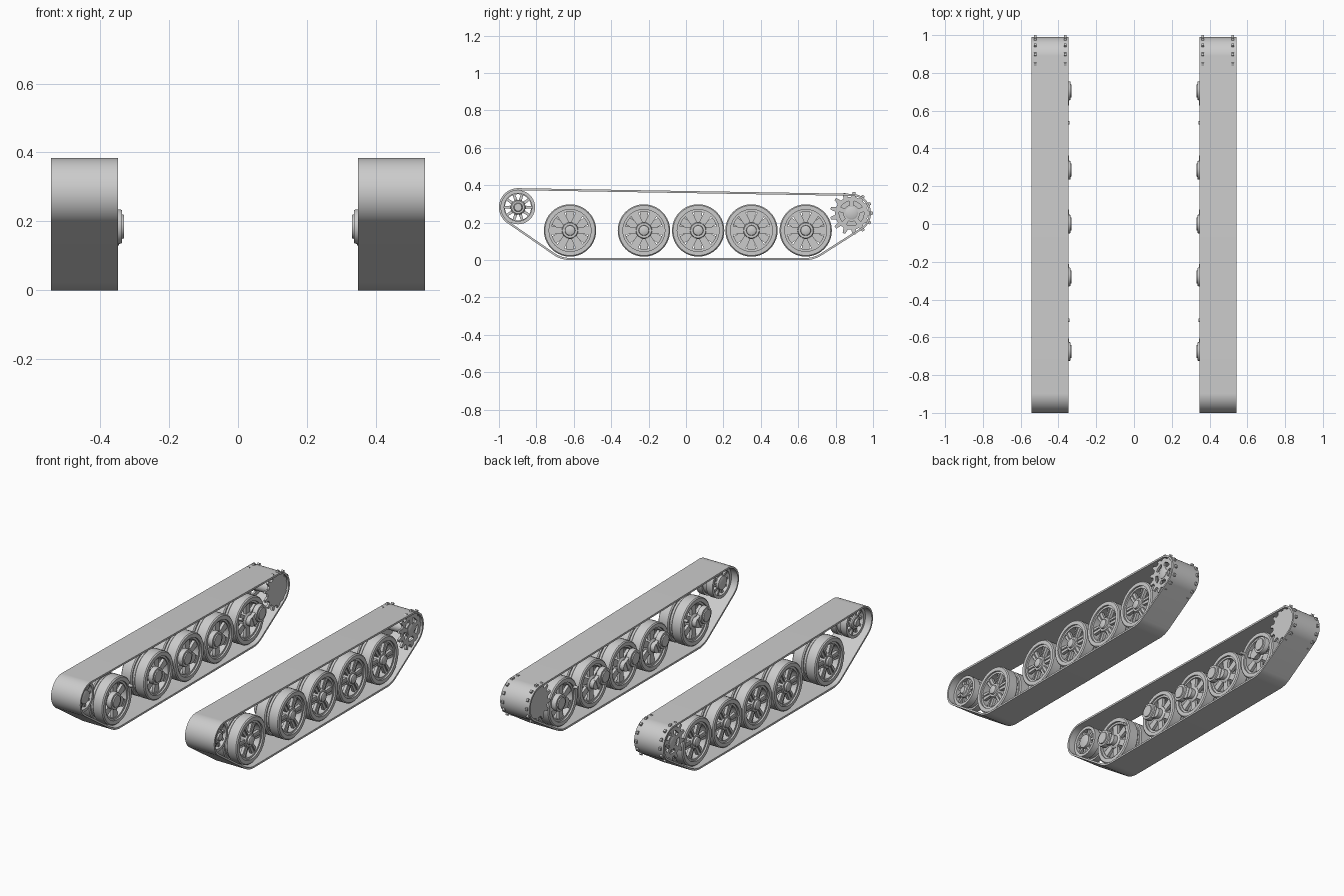
import bpy, bmesh
from math import sin, cos, pi, tau
from mathutils import Matrix

cube = bpy.data.objects.get("Cube")
if cube:
    bpy.data.objects.remove(cube, do_unlink=True)

steel = bpy.data.materials.new("plain grey steel")
steel.use_nodes = True
GREY = (0.6, 0.6, 0.6, 1)
steel.diffuse_color = GREY
steel.node_tree.nodes["Principled BSDF"].inputs["Base Color"].default_value = GREY

made = []
SEG = 40


def finish(name, bm, y=0.0, z=0.0):
    """Make the part for the left track and its mirror for the right one."""
    for side, sign in (("left", 1), ("right", -1)):
        b = bm.copy()
        b.transform(Matrix.Translation((0, y, z)))
        b.transform(Matrix.Diagonal((sign, 1, 1, 1)))
        bmesh.ops.recalc_face_normals(b, faces=b.faces)
        mesh = bpy.data.meshes.new(f"{side}_{name}")
        b.to_mesh(mesh)
        b.free()
        mesh.materials.append(steel)
        ob = bpy.data.objects.new(f"{side}_{name}", mesh)
        bpy.context.collection.objects.link(ob)
        made.append(ob)
    bm.free()


def bridge(bm, rings, closed):
    """Join rings of vertices with quads, capping the ends if open."""
    n = len(rings[0])
    pairs = list(zip(rings, rings[1:]))
    if closed:
        pairs.append((rings[-1], rings[0]))
    for a, b in pairs:
        for i in range(n):
            j = (i + 1) % n
            bm.faces.new((a[i], a[j], b[j], b[i]))
    if not closed:
        bm.faces.new(rings[0])
        bm.faces.new(rings[-1])


def lathe(bm, profile, closed=False, y=0.0, z=0.0):
    """Turn (x, radius) points about the x axis."""
    rings = [[bm.verts.new((x, y + r * cos(tau * i / SEG), z + r * sin(tau * i / SEG)))
              for i in range(SEG)] for x, r in profile]
    bridge(bm, rings, closed)


def ring(bm, x0, x1, r0, r1):
    lathe(bm, [(x0, r0), (x0, r1), (x1, r1), (x1, r0)], True)


def prism(bm, points, x0, x1):
    bridge(bm, [[bm.verts.new((x, y, z)) for y, z in points] for x in (x0, x1)], False)


def spokes(bm, count, r0, r1, w0, w1, x0, x1, turn=0.0):
    for k in range(count):
        a = turn + tau * k / count
        c, s = cos(a), sin(a)
        flat = ((r0, -w0), (r1, -w1), (r1, w1), (r0, w0))
        prism(bm, [(r * c - w * s, r * s + w * c) for r, w in flat], x0, x1)


# Layout: wheel positions along the track, with pivot positions
IN, OUT = 0.348, 0.542
WHEEL_Z = 0.158
WHEELS = {-0.62: -0.675, -0.225: -0.28, 0.065: 0.0, 0.35: 0.285, 0.64: 0.705}
IDLER = (-0.898, 0.282)
SPROCKET = (0.885, 0.25)

# Track belt: outline wrapped around the end wheels, as a thin band
circles = [(*IDLER, 0.102), (-0.62, WHEEL_Z, WHEEL_Z), (0.64, WHEEL_Z, WHEEL_Z), (*SPROCKET, 0.104)]
outer, inner = [], []
STEPS = 144
for i in range(STEPS):
    c, s = cos(tau * i / STEPS), sin(tau * i / STEPS)
    y, z, r = max(circles, key=lambda k: k[0] * c + k[1] * s + k[2])
    outer.append((y + r * c, z + r * s))
    inner.append((y + (r - 0.011) * c, z + (r - 0.011) * s))
bm = bmesh.new()
loops = [(IN, outer), (OUT, outer), (OUT, inner), (IN, inner)]
bridge(bm, [[bm.verts.new((x, y, z)) for y, z in pts] for x, pts in loops], True)
finish("track_belt", bm)

# Road wheels: twin tyres on a drum, spoked on both faces, with a swing arm
for n, (y, pivot) in enumerate(WHEELS.items(), 1):
    bm = bmesh.new()
    for x0, x1 in ((0.366, 0.436), (0.454, 0.524)):
        lathe(bm, [(x0, 0.112), (x0, 0.134), (x0 + 0.006, 0.14), (x1 - 0.006, 0.14),
                   (x1, 0.134), (x1, 0.112)], True)
    ring(bm, 0.376, 0.514, 0.1, 0.113)
    ring(bm, 0.434, 0.456, 0.1, 0.126)
    spokes(bm, 6, 0.035, 0.105, 0.017, 0.022, 0.49, 0.508)
    spokes(bm, 6, 0.035, 0.105, 0.003, 0.003, 0.505, 0.514)
    spokes(bm, 6, 0.035, 0.105, 0.017, 0.022, 0.382, 0.4, pi / 6)
    lathe(bm, [(0.374, 0.036), (0.38, 0.045), (0.505, 0.045), (0.515, 0.04), (0.515, 0.028),
               (0.526, 0.026), (0.53, 0.018)])
    finish(f"road_wheel_{n}", bm, y, WHEEL_Z)

    bm = bmesh.new()
    dy, dz = pivot - y, 0.027
    length = (dy * dy + dz * dz) ** 0.5
    ny, nz = -dz / length, dy / length
    arm = [(0.03 * ny, 0.03 * nz), (dy + 0.04 * ny, dz + 0.04 * nz),
           (dy - 0.04 * ny, dz - 0.04 * nz), (-0.03 * ny, -0.03 * nz)]
    prism(bm, arm, 0.345, 0.366)
    lathe(bm, [(0.348, 0.03), (0.38, 0.03)])
    lathe(bm, [(0.337, 0.048), (0.343, 0.05), (0.366, 0.05)], y=dy, z=dz)
    lathe(bm, [(0.331, 0.02), (0.331, 0.034), (0.338, 0.036)], y=dy, z=dz)
    finish(f"swing_arm_{n}", bm, y, WHEEL_Z)

# Bump stops beside the end wheels
for n, y in enumerate((-0.51, 0.535), 1):
    bm = bmesh.new()
    lathe(bm, [(0.342, 0.009), (0.37, 0.009)])
    finish(f"bump_stop_{n}", bm, y, 0.21)

# Idler: twin rims, radial fins and a stepped hub
bm = bmesh.new()
for x0, x1 in ((0.39, 0.43), (0.46, 0.5)):
    ring(bm, x0, x1, 0.074, 0.091)
ring(bm, 0.425, 0.465, 0.07, 0.08)
spokes(bm, 10, 0.03, 0.078, 0.009, 0.006, 0.4, 0.49)
lathe(bm, [(0.38, 0.025), (0.385, 0.04), (0.5, 0.04), (0.505, 0.034), (0.505, 0.024), (0.514, 0.02)])
finish("idler_wheel", bm, *IDLER)

# Sprocket: two toothed plates; the outer one is pierced, the inner one solid
TEETH = 13
outline = []
for k in range(TEETH):
    for part, r in ((-0.3, 0.088), (-0.13, 0.115), (0.13, 0.115), (0.3, 0.088)):
        a = tau * (k + part) / TEETH
        outline.append((r * cos(a), r * sin(a), a))
bm = bmesh.new()
prism(bm, [p[:2] for p in outline], 0.358, 0.371)
hole = [(0.066 * cos(a), 0.066 * sin(a)) for _, _, a in outline]
loops = [(0.517, hole), (0.517, outline), (0.53, outline), (0.53, hole)]
bridge(bm, [[bm.verts.new((x, p[0], p[1])) for p in pts] for x, pts in loops], True)
ring(bm, 0.517, 0.53, 0.02, 0.044)
spokes(bm, 5, 0.035, 0.068, 0.011, 0.014, 0.517, 0.53, pi / 10)
lathe(bm, [(0.365, 0.034), (0.532, 0.034), (0.536, 0.026)])
finish("drive_sprocket", bm, *SPROCKET)

# Smooth the round surfaces and keep the edges crisp
bpy.ops.object.select_all(action="DESELECT")
for ob in made:
    ob.select_set(True)
bpy.context.view_layer.objects.active = made[0]
bpy.ops.object.shade_smooth_by_angle(angle=pi / 6)
